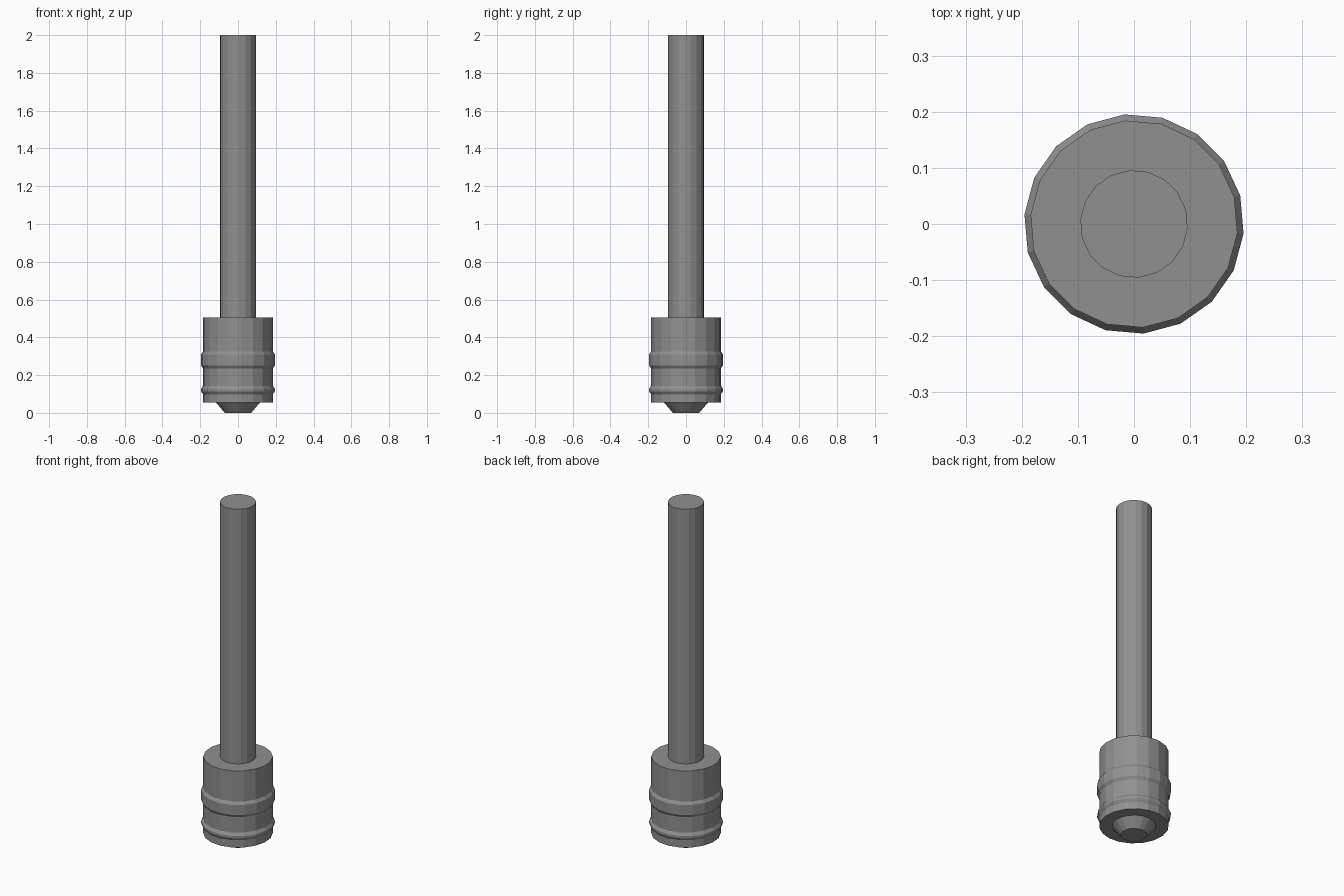
import bpy
import bmesh
from math import cos, sin, radians, tau

SIDES = 18
TURN = radians(-5)

if "Cube" in bpy.data.objects:
    bpy.data.objects.remove(bpy.data.objects["Cube"], do_unlink=True)

# Single flat metal colour
grey = bpy.data.materials.new("plain grey")
grey.use_nodes = True
colour = (0.28, 0.28, 0.28, 1)
grey.diffuse_color = colour
grey.node_tree.nodes["Principled BSDF"].inputs["Base Color"].default_value = colour


def turned_part(name, profile):
    """Revolve a (radius, height) profile, listed bottom to top, and cap both ends."""
    bm = bmesh.new()
    rings = []
    for radius, z in profile:
        angles = [TURN + tau * i / SIDES for i in range(SIDES)]
        rings.append([bm.verts.new((radius * cos(a), radius * sin(a), z)) for a in angles])
    for low, high in zip(rings, rings[1:]):
        for i in range(SIDES):
            j = (i + 1) % SIDES
            bm.faces.new((low[i], low[j], high[j], high[i]))
    bm.faces.new(rings[0][::-1])
    bm.faces.new(rings[-1])
    mesh = bpy.data.meshes.new(name)
    bm.to_mesh(mesh)
    bm.free()
    mesh.materials.append(grey)
    obj = bpy.data.objects.new(name, mesh)
    bpy.context.collection.objects.link(obj)
    return obj


def band(bottom, top, chamfer=0.016):
    """Profile points of a raised chamfered band around the body."""
    return [(BODY, bottom), (BAND, bottom + chamfer), (BAND, top - chamfer), (BODY, top)]


BODY, BAND = 0.185, 0.196

# Tapered tip under the body
turned_part("tip", [(0.07, 0), (0.117, 0.055)])

# Thick body with a narrow and a wide band
turned_part("body", [(BODY, 0.055)] + band(0.098, 0.143) + band(0.235, 0.326) + [(BODY, 0.505)])

# Long straight rod
turned_part("rod", [(0.096, 0.505), (0.096, 2)])
